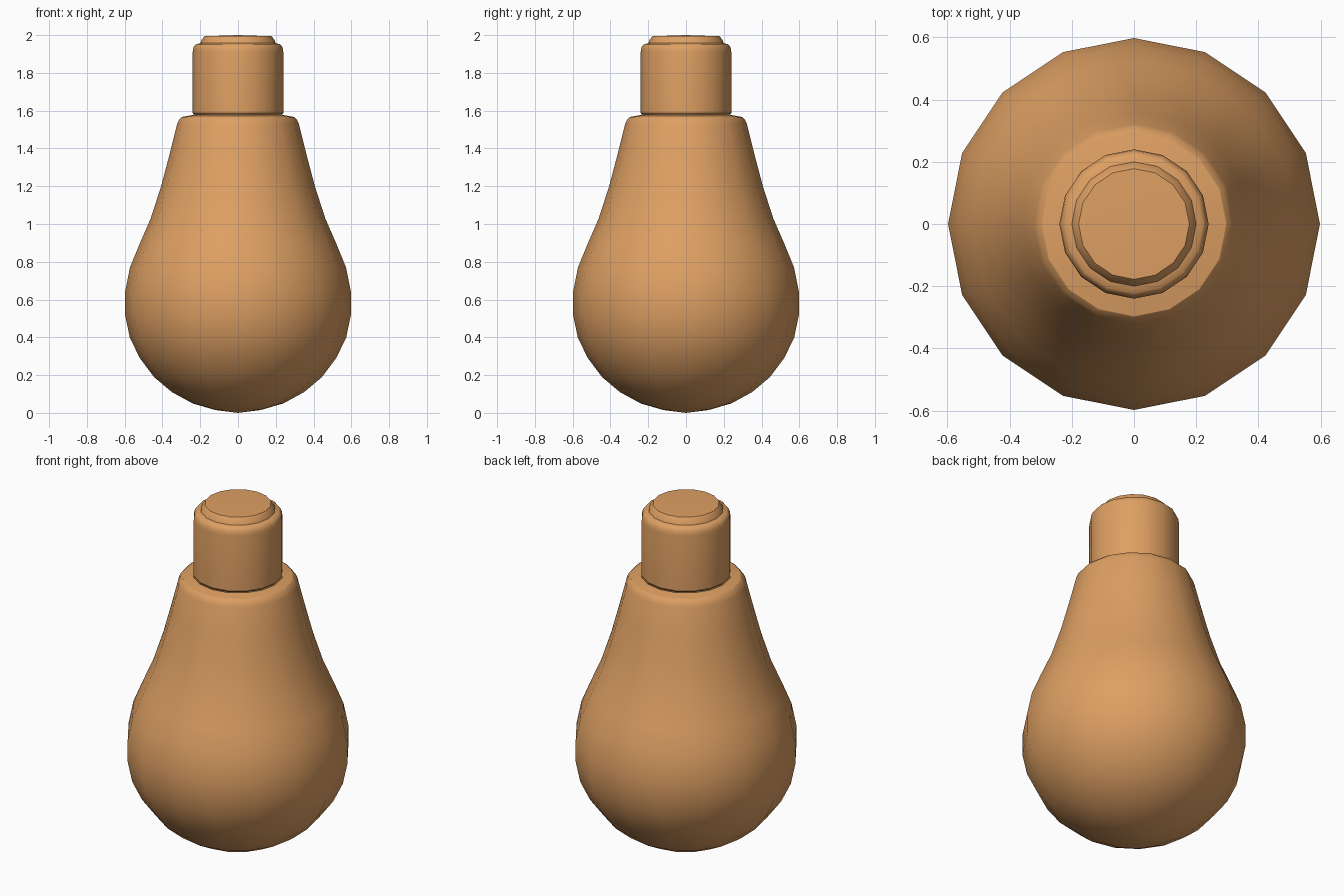
import bpy
import math

cube = bpy.data.objects.get("Cube")
if cube:
    bpy.data.objects.remove(cube, do_unlink=True)

SIDES = 16

orange = bpy.data.materials.new("warm_orange")
orange.use_nodes = True
COLOUR = (0.73, 0.35, 0.125, 1.0)
orange.diffuse_color = COLOUR
orange.node_tree.nodes["Principled BSDF"].inputs["Base Color"].default_value = COLOUR


def lathe(name, profile, bottom=None, top=None):
    """Turn (radius, height) points around z; optional pole heights close the ends."""
    verts, faces = [], []
    for r, z in profile:
        for s in range(SIDES):
            a = math.tau * s / SIDES
            verts.append((r * math.cos(a), r * math.sin(a), z))
    last = (len(profile) - 1) * SIDES
    for s in range(SIDES):
        n = (s + 1) % SIDES
        for k in range(0, last, SIDES):
            faces.append((k + s, k + n, k + SIDES + n, k + SIDES + s))
    if bottom is not None:
        pole = len(verts)
        verts.append((0, 0, bottom))
        faces += [(pole, (s + 1) % SIDES, s) for s in range(SIDES)]
    if top is not None:
        pole = len(verts)
        verts.append((0, 0, top))
        faces += [(pole, last + s, last + (s + 1) % SIDES) for s in range(SIDES)]
    mesh = bpy.data.meshes.new(name)
    mesh.from_pydata(verts, [], faces)
    mesh.materials.append(orange)
    obj = bpy.data.objects.new(name, mesh)
    bpy.context.collection.objects.link(obj)
    bpy.ops.object.select_all(action='DESELECT')
    obj.select_set(True)
    bpy.context.view_layer.objects.active = obj
    bpy.ops.object.shade_smooth_by_angle(angle=math.radians(30))
    return obj


# Pear-shaped bulb with a rounded shoulder
lathe("bulb", [
    (0.12, 0.015), (0.24, 0.05), (0.35, 0.11), (0.445, 0.19), (0.52, 0.29),
    (0.573, 0.40), (0.598, 0.52), (0.598, 0.64), (0.572, 0.77), (0.523, 0.89),
    (0.462, 1.03), (0.407, 1.20), (0.362, 1.37), (0.322, 1.53), (0.312, 1.553),
    (0.297, 1.567), (0.24, 1.577)], bottom=0.0)

# Cylindrical neck with a softened upper edge
lathe("neck", [
    (0.232, 1.577), (0.24, 1.587), (0.24, 1.91), (0.237, 1.93), (0.23, 1.945),
    (0.222, 1.952), (0.20, 1.957)])

# Raised contact cap
lathe("contact_cap", [(0.20, 1.957), (0.193, 1.975), (0.178, 1.994)], top=2.0)
